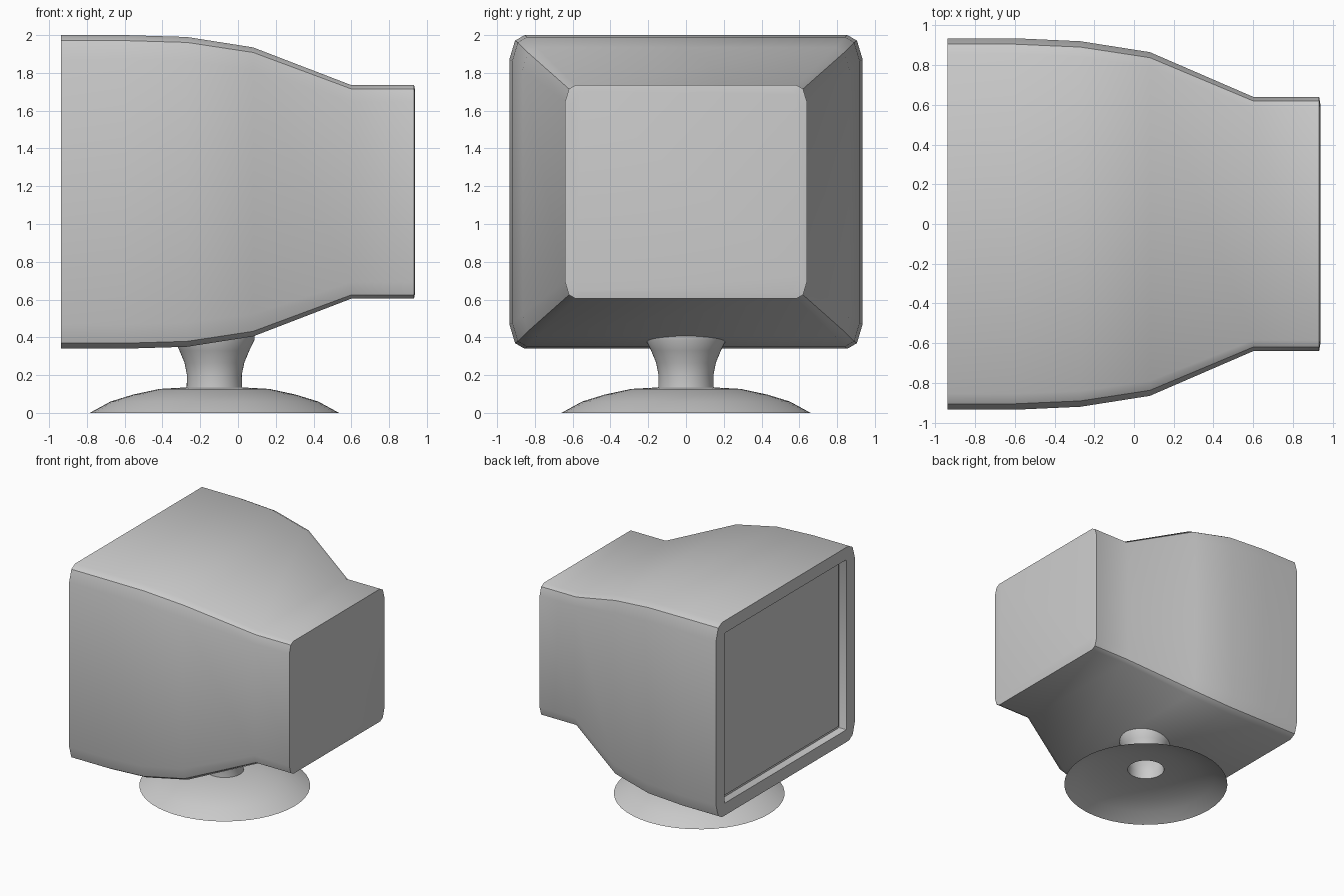
import bpy, bmesh, math

if "Cube" in bpy.data.objects:
    bpy.data.objects.remove(bpy.data.objects["Cube"], do_unlink=True)

grey = bpy.data.materials.new("light grey plastic")
grey.use_nodes = True
COLOUR = (0.6, 0.6, 0.6, 1)
grey.diffuse_color = COLOUR
grey.node_tree.nodes["Principled BSDF"].inputs["Base Color"].default_value = COLOUR

MID_Z = 1.17                                     # height of the tube axis
ROUNDED = [(1, 0.845), (0.968, 0.965), (0.914, 1)]   # corner points, as fractions
SQUARE = [(1, 0.99), (0.997, 0.997), (0.99, 1)]


def finish(name, bm, angle=30, recalc=True):
    if recalc:
        bmesh.ops.recalc_face_normals(bm, faces=bm.faces)
    mesh = bpy.data.meshes.new(name)
    bm.to_mesh(mesh)
    bm.free()
    ob = bpy.data.objects.new(name, mesh)
    bpy.context.collection.objects.link(ob)
    mesh.materials.append(grey)
    bpy.ops.object.select_all(action='DESELECT')
    ob.select_set(True)
    bpy.context.view_layer.objects.active = ob
    bpy.ops.object.shade_smooth_by_angle(angle=math.radians(angle))
    return ob


def section(bm, x, hw, hh, corner):
    """A ring of 12 points: a rectangle across x with cut corners."""
    pts = []
    for sy, sz in ((1, 1), (-1, 1), (-1, -1), (1, -1)):
        quad = [(sy * a * hw, sz * b * hh) for a, b in corner]
        pts += quad if sy * sz > 0 else quad[::-1]
    return [bm.verts.new((x, y, MID_Z + z)) for y, z in pts]


def bridge(bm, rings, closed=True):
    for a, b in zip(rings, rings[1:]):
        n = len(a)
        for i in range(n):
            j = (i + 1) % n
            bm.faces.new((a[i], a[j], b[j], b[i]))


def loft(name, stations):
    bm = bmesh.new()
    rings = [section(bm, *s) for s in stations]
    bridge(bm, rings)
    bm.faces.new(rings[0])
    bm.faces.new(rings[-1])
    return finish(name, bm)


# Monitor housing: recessed screen opening, rim, tapering body, raised back panel
loft("monitor_housing", [
    (-0.87, 0.82, 0.725, SQUARE),
    (-0.938, 0.82, 0.725, SQUARE),
    (-0.938, 0.935, 0.83, ROUNDED),
    (-0.60, 0.935, 0.83, ROUNDED),
    (-0.27, 0.92, 0.82, ROUNDED),
    (0.08, 0.865, 0.765, ROUNDED),
    (0.60, 0.64, 0.565, ROUNDED),
    (0.932, 0.64, 0.565, ROUNDED),
    (0.938, 0.605, 0.535, ROUNDED),
])

# Screen plate set in the opening
loft("screen", [
    (-0.871, 0.80, 0.705, SQUARE),
    (-0.878, 0.80, 0.705, SQUARE),
])

# Stand: open turned shell, hollow neck above a shallow dish
profile = [(0.66, 0), (0.55, 0.06), (0.43, 0.097), (0.29, 0.127), (0.147, 0.135),
           (0.145, 0.20), (0.158, 0.265), (0.185, 0.33), (0.212, 0.385), (0.214, 0.41)]
SIDES = 48
bm = bmesh.new()
rings = [[bm.verts.new((-0.125 + r * math.cos(math.tau * i / SIDES),
                        r * math.sin(math.tau * i / SIDES), z))
          for i in range(SIDES)] for r, z in profile]
bridge(bm, rings)
finish("stand", bm, recalc=False)
